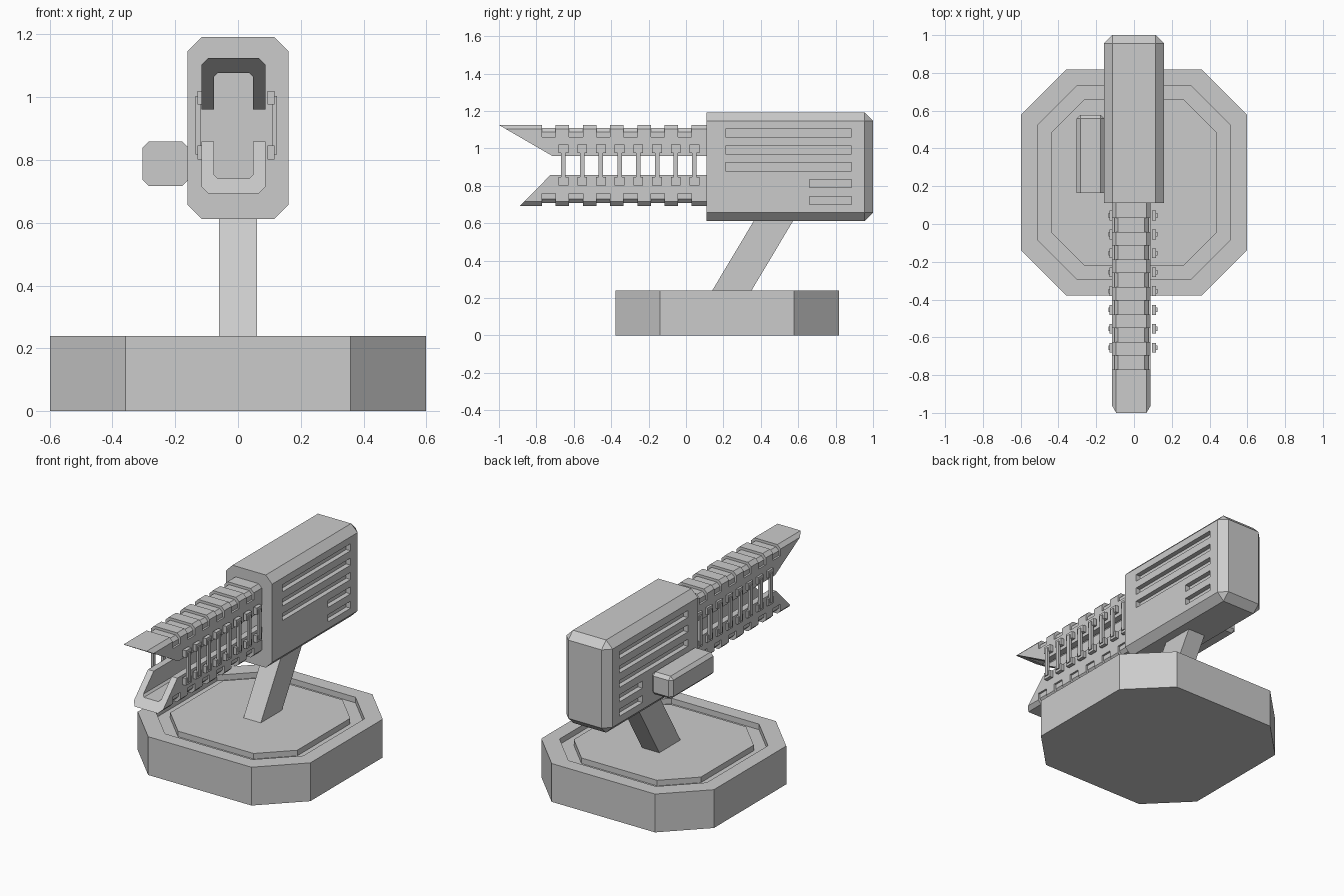
import bpy
import bmesh

if "Cube" in bpy.data.objects:
    bpy.data.objects.remove(bpy.data.objects["Cube"], do_unlink=True)


def finish(name, bm):
    bmesh.ops.recalc_face_normals(bm, faces=bm.faces)
    mesh = bpy.data.meshes.new(name)
    bm.to_mesh(mesh)
    bm.free()
    obj = bpy.data.objects.new(name, mesh)
    bpy.context.collection.objects.link(obj)
    return obj


def add_box(bm, x, y, z):
    verts = bmesh.ops.create_cube(bm, size=1)["verts"]
    for v in verts:
        for i, (low, high) in enumerate((x, y, z)):
            v.co[i] = low if v.co[i] < 0 else high
    return verts


def loft(bm, rings, cap=True):
    """Skin a stack of equal closed rings, with caps at both ends."""
    loops = [[bm.verts.new(p) for p in ring] for ring in rings]
    n = len(loops[0])
    for a, b in zip(loops, loops[1:]):
        for i in range(n):
            j = (i + 1) % n
            bm.faces.new((a[i], a[j], b[j], b[i]))
    if cap:
        bm.faces.new(loops[0])
        bm.faces.new(loops[-1])


def chamfered_box(name, x, y, z, width):
    """Box with every edge chamfered except those of its front face."""
    bm = bmesh.new()
    add_box(bm, x, y, z)
    edges = [e for e in bm.edges if any(v.co.y > y[0] + width for v in e.verts)]
    bmesh.ops.bevel(bm, geom=edges, offset=width, segments=1, affect="EDGES")
    return finish(name, bm)


def carve(obj, cutter):
    """Subtract the cutter, bake the result and discard the cutter."""
    cutter.hide_render = True
    mod = obj.modifiers.new("carve", "BOOLEAN")
    mod.operation = "DIFFERENCE"
    mod.solver = "EXACT"
    mod.object = cutter
    bpy.context.view_layer.update()
    graph = bpy.context.evaluated_depsgraph_get()
    mesh = bpy.data.meshes.new_from_object(obj.evaluated_get(graph))
    obj.modifiers.clear()
    obj.data = mesh
    bpy.data.objects.remove(cutter, do_unlink=True)


# Octagonal base with a recessed groove around the top
def octagon(half, cut, z, cy=0.22):
    s = half - cut
    pts = [(half, -s), (half, s), (s, half), (-s, half),
           (-half, s), (-half, -s), (-s, -half), (s, -half)]
    return [(x, y + cy, z) for x, y in pts]


TOP, GROOVE = 0.24, 0.205
bm = bmesh.new()
loft(bm, [octagon(0.598, 0.24, 0), octagon(0.598, 0.24, TOP),
          octagon(0.51, 0.207, TOP), octagon(0.51, 0.207, GROOVE),
          octagon(0.44, 0.178, GROOVE), octagon(0.44, 0.178, TOP)])
finish("base", bm)

# Slanted support arm
bm = bmesh.new()
ARM = 0.06
loft(bm, [[(-ARM, y, z), (ARM, y, z), (ARM, y + 0.21, z), (-ARM, y + 0.21, z)]
          for y, z in ((0.134, 0.23), (0.379, 0.64))])
finish("support_arm", bm)

# Main housing with vent slots on both sides
housing = chamfered_box("housing", (-0.16, 0.16), (0.11, 1.0), (0.612, 1.192), 0.045)
bm = bmesh.new()
for row in range(5):
    z = 1.06 - 0.09 * row
    start = 0.21 if row < 3 else 0.66
    for x in ((-0.2, -0.13), (0.13, 0.2)):
        add_box(bm, x, (start, 0.885), (z, z + 0.044))
carve(housing, finish("slot_cutter", bm))

# Side pod
chamfered_box("side_pod", (-0.304, -0.158), (0.163, 0.578), (0.717, 0.859), 0.02)


# Barrel rails: channels with pointed fronts and notches round the back
def channel(outer, inner, base, cut_out, cut_in):
    (w, h), (iw, ih) = outer, inner
    arch = [(-w, base), (-w, h - cut_out), (cut_out - w, h),
            (w - cut_out, h), (w, h - cut_out), (w, base)]
    hollow = [(iw, base), (iw, ih - cut_in), (iw - cut_in, ih),
              (cut_in - iw, ih), (-iw, ih - cut_in), (-iw, base)]
    return arch + hollow


RAIL_X, RAIL_H = -0.014, 0.165


def rail(name, foot, side, foot_y, tip_y):
    def ring(profile, front):
        return [(RAIL_X + u, front(h), foot + side * h) for u, h in profile]

    body = channel((0.102, RAIL_H), (0.062, 0.117), 0, 0.022, 0.012)
    bm = bmesh.new()
    loft(bm, [ring(body, lambda h: foot_y + (tip_y - foot_y) * h / RAIL_H),
              ring(body, lambda h: 0.13)])
    obj = finish(name, bm)
    collar = channel((0.13, 0.2), (0.09, 0.149), 0.1, 0.02, 0.02)
    bm = bmesh.new()
    for i in range(6):
        y = -0.77 + 0.1455 * i
        loft(bm, [ring(collar, lambda h: y), ring(collar, lambda h: y + 0.073)])
    carve(obj, finish("notch_cutter", bm))


rail("upper_rail", 0.96, 1, -0.715, -1.0)
rail("lower_rail", 0.858, -1, -0.725, -0.887)

# Struts joining the rails: two end blocks and a thin bar on each side
for label, side in (("left", 1), ("right", -1)):
    bm = bmesh.new()
    for i in range(8):
        y = -0.655 + 0.1 * i

        def part(near, far, half, low, high):
            x = sorted((-0.006 + side * near, -0.006 + side * far))
            add_box(bm, x, (y - half, y + half), (low, high))

        part(0.1, 0.123, 0.026, 0.976, 1.02)
        part(0.1, 0.123, 0.026, 0.802, 0.846)
        part(0.114, 0.13, 0.012, 0.817, 1.003)
    finish(label + "_struts", bm)
